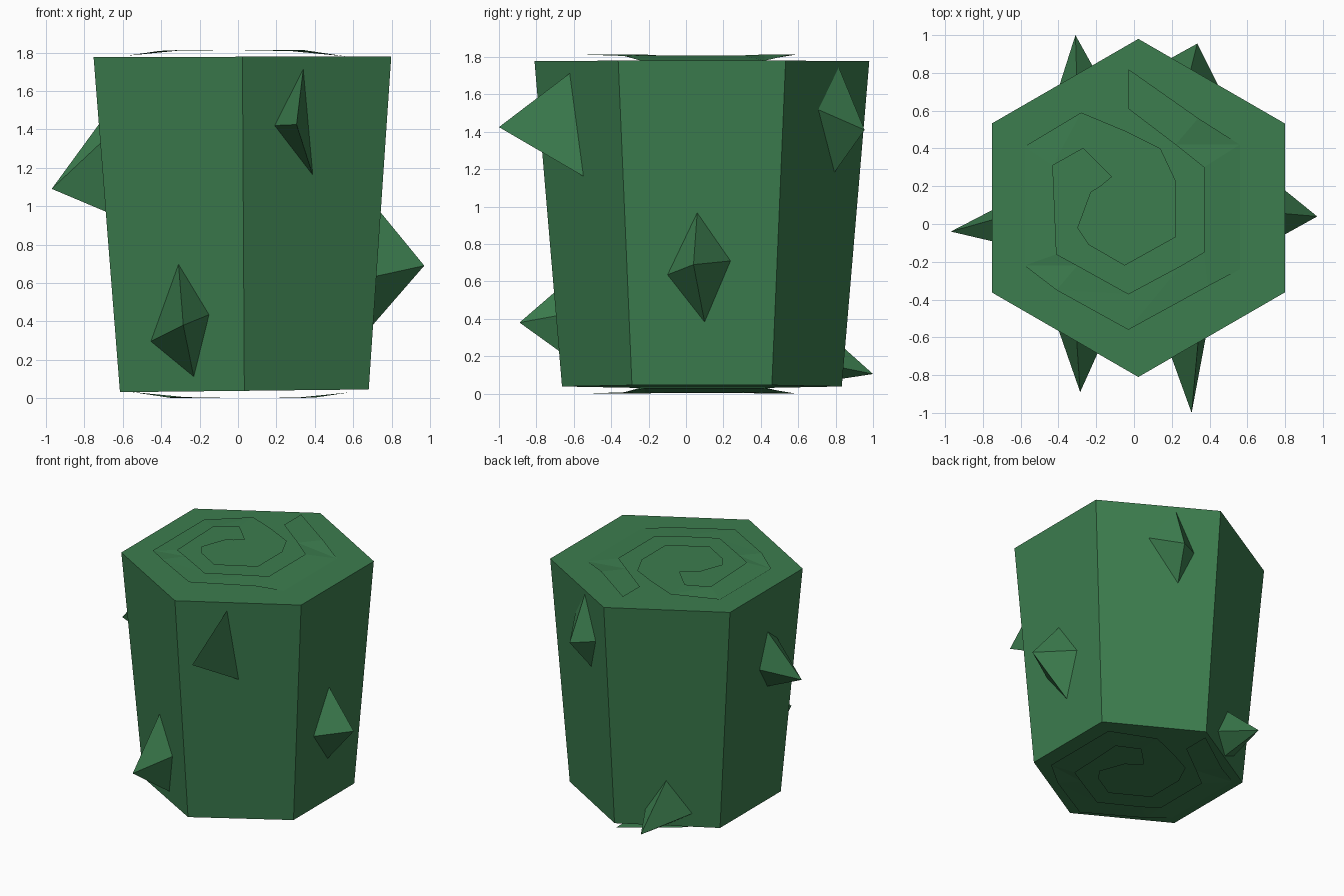
import bpy, bmesh, math
from mathutils import Vector, Matrix

if "Cube" in bpy.data.objects:
    bpy.data.objects.remove(bpy.data.objects["Cube"])

green = bpy.data.materials.new("leaf_green")
green.diffuse_color = (0.045, 0.205, 0.077, 1)
green.use_nodes = True
green.node_tree.nodes["Principled BSDF"].inputs["Base Color"].default_value = green.diffuse_color

Z0, Z1, R0, R1 = 0.038, 1.778, 0.748, 0.895
CY = 0.085


def radius(z):
    return R0 + (R1 - R0) * (z - Z0) / (Z1 - Z0)


def centre_x(z):
    return 0.033 - 0.01 * (z - Z0) / (Z1 - Z0)


def make(name, verts, faces, recalc=True):
    me = bpy.data.meshes.new(name)
    me.from_pydata(verts, [], faces)
    if recalc:
        bm = bmesh.new()
        bm.from_mesh(me)
        bmesh.ops.recalc_face_normals(bm, faces=bm.faces)
        bm.to_mesh(me)
        bm.free()
    me.materials.append(green)
    ob = bpy.data.objects.new(name, me)
    bpy.context.collection.objects.link(ob)
    return ob


# tapered hexagonal trunk, base very slightly tilted
verts = []
for z, tilt in ((Z0, 0.011), (Z1, 0.003)):
    for i in range(6):
        a = math.radians(90 + 60 * i)
        x = centre_x(z) + radius(z) * math.cos(a)
        verts.append((x, CY + radius(z) * math.sin(a), z + tilt * x))
faces = [tuple(range(5, -1, -1)), tuple(range(6, 12))]
faces += [(i, (i + 1) % 6, (i + 1) % 6 + 6, i + 6) for i in range(6)]
make("trunk", verts, faces)


# thorns: base outline sits on a trunk side, given as (x or y, z) pairs
def on_side(side, u, z):
    r, cx = radius(z), centre_x(z)
    if side in ("left", "right"):
        s = 1 if side == "right" else -1
        return Vector((cx + s * (r * 0.866 - 0.003), u, z))
    s = 1 if side == "back" else -1
    return Vector((u, CY + s * (r - abs(u - cx) * 0.577 - 0.003), z))


def thorn(name, side, tip, outline):
    base = [on_side(side, u, z) for u, z in outline]
    n = len(base)
    fs = [tuple(range(n))] + [(i, (i + 1) % n, n) for i in range(n)]
    make(name, base + [Vector(tip)], fs)


thorn("thorn_front_low", "front", (-0.285, -0.89, 0.38),
      [(-0.31, 0.70), (-0.455, 0.295), (-0.23, 0.11), (-0.15, 0.435)])
thorn("thorn_front_high", "front", (0.305, -1.0, 1.425),
      [(0.34, 1.715), (0.19, 1.42), (0.39, 1.16)])
thorn("thorn_right", "right", (0.97, 0.04, 0.69),
      [(0.06, 0.97), (-0.10, 0.635), (0.10, 0.38), (0.24, 0.71)])
thorn("thorn_left", "left", (-0.97, -0.04, 1.09),
      [(0.03, 1.43), (0.10, 1.15), (-0.02, 0.97), (-0.10, 1.33)])
thorn("thorn_back_high", "back", (0.335, 0.955, 1.41),
      [(0.30, 1.75), (0.46, 1.52), (0.26, 1.18), (0.17, 1.43)])
thorn("thorn_back_low", "back", (-0.31, 1.0, 0.105),
      [(-0.30, 0.40), (-0.45, 0.14), (-0.30, 0.05), (-0.16, 0.16)])

# growth ring: flat spiral ribbon, outer and inner edge points
outer = [(-.03, .82), (.34, .56), (.56, .42), (.56, -.24), (.39, -.33), (-.03, -.56),
         (-.41, -.35), (-.58, -.22), (-.58, .41), (-.28, .59), (-.04, .49),
         (.14, .40), (.22, .23), (.22, -.07), (-.05, -.22), (-.24, -.11)]
inner = [(-.03, .61), (.22, .42), (.37, .30), (.37, -.15), (.25, -.22), (-.03, -.37),
         (-.30, -.22), (-.41, -.16), (-.43, .31), (-.27, .40), (-.19, .32),
         (-.12, .25), (-.12, .25), (-.18, .20), (-.23, .17), (-.30, -.02)]


def ring_height(x):
    return 1.813 - 0.03 * max(0, abs(x + 0.02) - 0.36) / 0.2


n = len(outer)
pts = [Vector((x, y, ring_height(x))) for x, y in outer + inner]
tris = []
for i in range(n - 1):
    tris.append((i, n + i, i + 1))
    if inner[i] != inner[i + 1]:
        tris.append((i + 1, n + i, n + i + 1))
make("top_growth_ring", pts, tris, False)

# same ring turned over for the underside
flip = Matrix.Translation((0, 0, 1.813)) @ Matrix.Rotation(math.pi, 4, 'Y')
make("bottom_growth_ring", [flip @ p for p in pts], tris, False)
